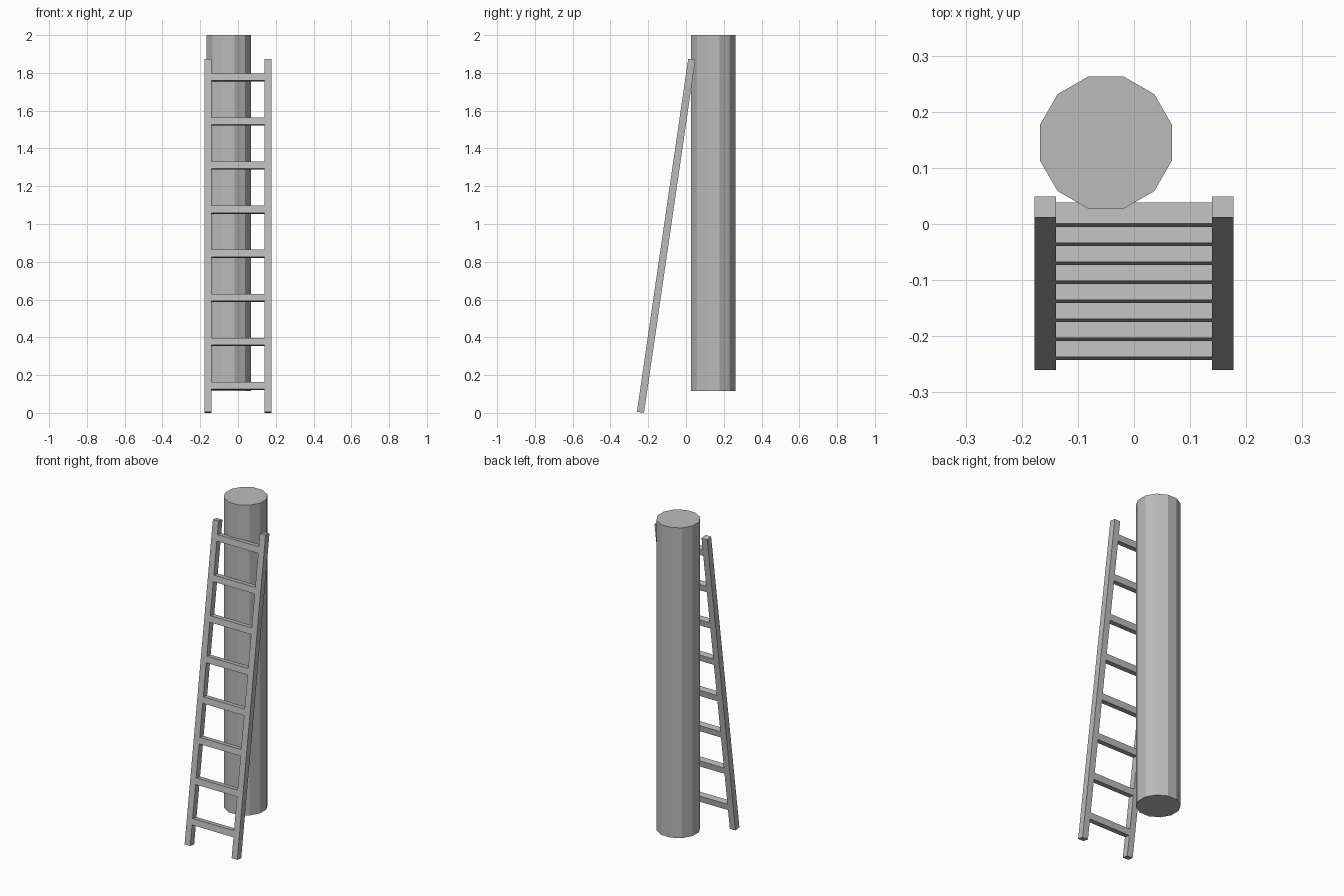
import bpy
import math
from mathutils import Vector

if "Cube" in bpy.data.objects:
    bpy.data.objects.remove(bpy.data.objects["Cube"])

grey = bpy.data.materials.new("plain grey")
grey.diffuse_color = (0.5, 0.5, 0.5, 1)
grey.use_nodes = True
grey.node_tree.nodes["Principled BSDF"].inputs["Base Color"].default_value = grey.diffuse_color

BAR = 0.038                          # square bar thickness
FOOT = Vector((0, -0.241, 0.003))    # centre line of the ladder, bottom
HEAD = Vector((0, 0.0305, 1.872))    # centre line of the ladder, top
AXIS = HEAD - FOOT
LEAN = math.atan2(AXIS.y, AXIS.z)


def finish(name):
    ob = bpy.context.object
    ob.name = name
    ob.data.materials.append(grey)
    return ob


def bar(name, centre, size):
    """Box tilted to the lean of the ladder."""
    bpy.ops.mesh.primitive_cube_add(size=1, location=centre, rotation=(-LEAN, 0, 0))
    ob = finish(name)
    ob.scale = size
    return ob


# Side rails
for side, label in ((-1, "left"), (1, "right")):
    centre = (FOOT + HEAD) / 2
    centre.x = side * 0.158
    bar(f"ladder_rail_{label}", centre, (BAR, BAR, AXIS.length))

# Rungs, evenly spaced between the rails
for i in range(8):
    z = 0.142 + i * 0.2334
    centre = FOOT + AXIS * ((z - FOOT.z) / AXIS.z)
    bar(f"ladder_rung_{i + 1}", centre, (0.278, BAR, BAR))

# Twelve-sided post with flats facing the axes
bpy.ops.mesh.primitive_cylinder_add(
    vertices=12, radius=0.122, depth=1.884,
    location=(-0.05, 0.145, 1.058), rotation=(0, 0, math.radians(15)))
finish("post")
